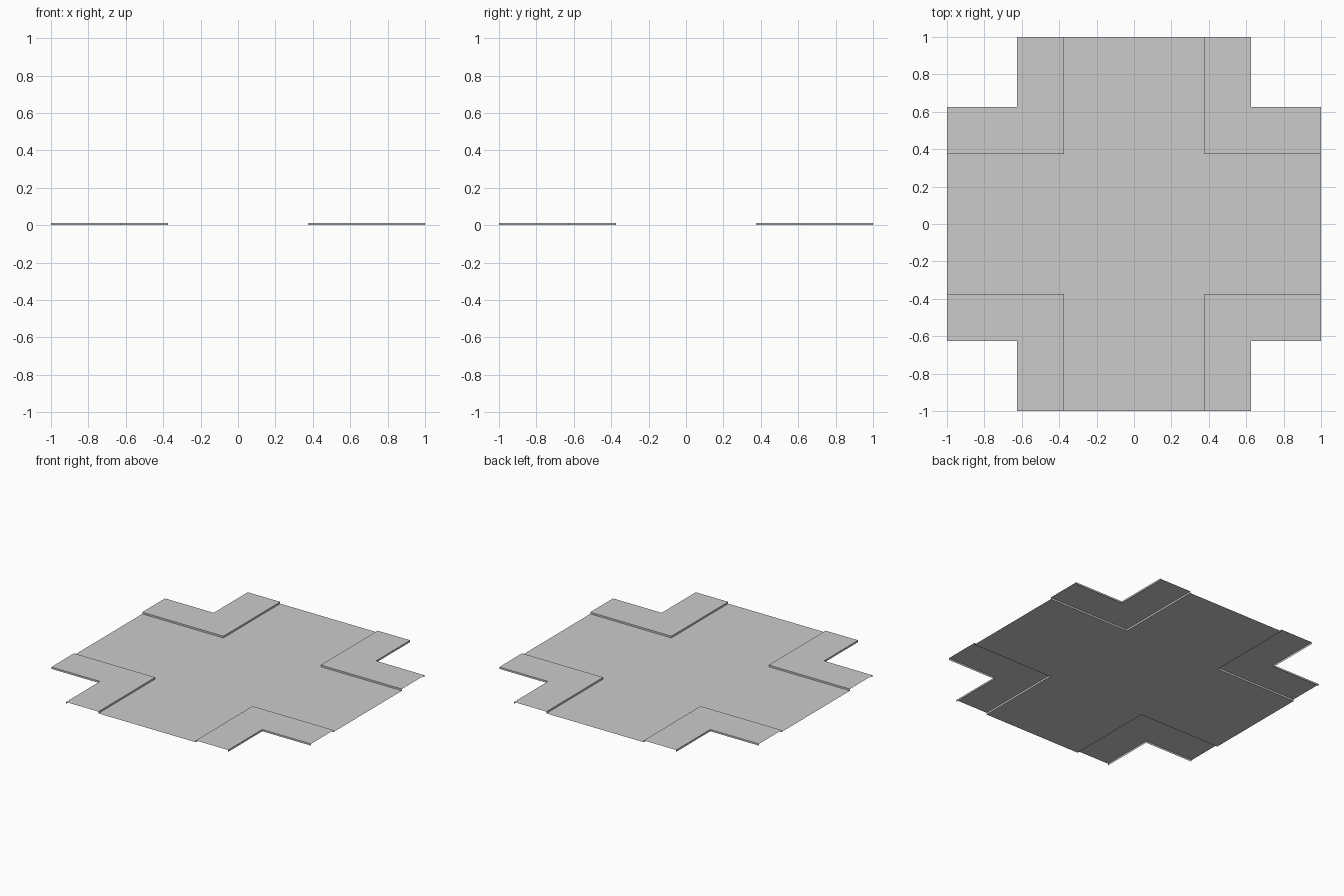
import bpy
from math import pi
from mathutils import Matrix

if "Cube" in bpy.data.objects:
    bpy.data.objects.remove(bpy.data.objects["Cube"])

INNER, OUTER, END, KERB = 0.375, 0.625, 1.0, 0.0125


def make_object(name, verts, faces):
    mesh = bpy.data.meshes.new(name)
    mesh.from_pydata(verts, [], faces)
    mesh.update()
    obj = bpy.data.objects.new(name, mesh)
    bpy.context.collection.objects.link(obj)
    return obj


def elbow(d, z):
    """L-shaped path around the +x +y corner at distance d from both road axes."""
    return [(END, d, z), (d, d, z), (d, END, z)]


# Flat crossroads: plus-shaped outline, centre square and four arms
verts = [(-INNER, -INNER, 0), (INNER, -INNER, 0), (INNER, INNER, 0), (-INNER, INNER, 0)]
faces = [(0, 1, 2, 3)]
for i in range(4):
    rot = Matrix.Rotation(i * pi / 2, 4, 'Z')
    n = len(verts)
    verts += [tuple(rot @ Matrix.Translation((END, y, 0)).translation) for y in (-INNER, INNER)]
    faces.append(((1 + i) % 4, n, n + 1, (2 + i) % 4))
make_object("road_crossing", verts, faces)

# Raised corner pavements: kerb wall, top strip and back wall, open below and at the ends
rails = [elbow(INNER, 0), elbow(INNER, KERB), elbow(OUTER, KERB), elbow(OUTER, 0)]
pave_verts = [v for rail in rails for v in rail]
pave_faces = []
for r in range(3):
    for s in range(2):
        a = r * 3 + s
        pave_faces.append((a, a + 3, a + 4, a + 1))

for i, side in enumerate(("back_right", "back_left", "front_left", "front_right")):
    pavement = make_object("pavement_" + side, pave_verts, pave_faces)
    pavement.data.transform(Matrix.Rotation(i * pi / 2, 4, 'Z'))
    # Keep the top strip facing upwards
    if pavement.data.polygons[2].normal.z < 0:
        pavement.data.flip_normals()
